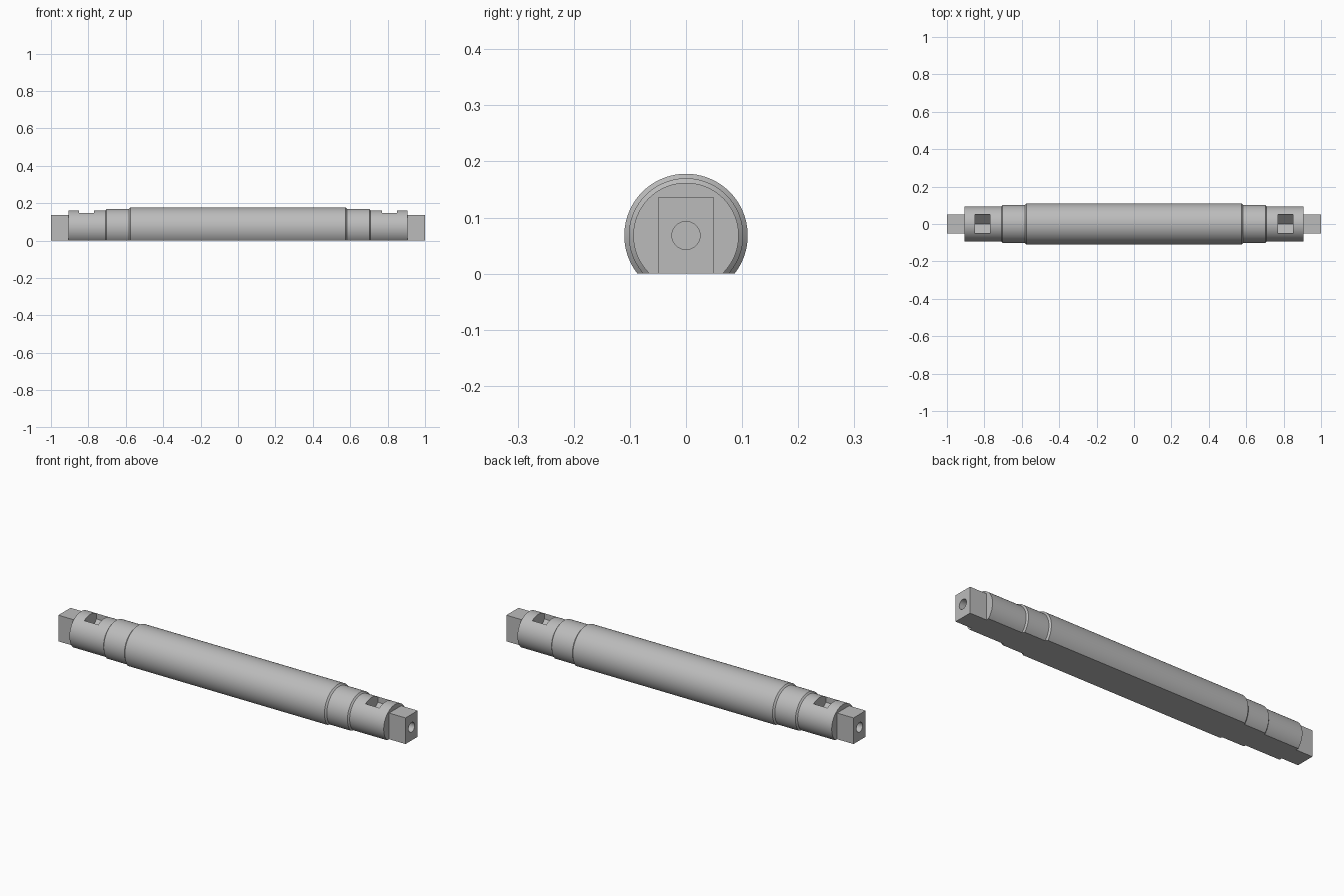
import bpy, bmesh, math
from mathutils import Matrix

cube = bpy.data.objects.get("Cube")
if cube:
    bpy.data.objects.remove(cube, do_unlink=True)

AXIS_Z = 0.068      # height of the shaft axis above the flat underside
SEGMENTS = 72

steel = bpy.data.materials.new("grey_steel")
steel.use_nodes = True
GREY = (0.5, 0.5, 0.5, 1)
steel.diffuse_color = GREY
steel.node_tree.nodes["Principled BSDF"].inputs["Base Color"].default_value = GREY


def make_object(name, bm):
    bmesh.ops.recalc_face_normals(bm, faces=bm.faces)
    mesh = bpy.data.meshes.new(name)
    bm.to_mesh(mesh)
    bm.free()
    mesh.materials.append(steel)
    obj = bpy.data.objects.new(name, mesh)
    bpy.context.collection.objects.link(obj)
    return obj


def loft(name, rings):
    """Skin a list of equal-length rings of points and cap both ends."""
    bm = bmesh.new()
    loops = [[bm.verts.new(p) for p in ring] for ring in rings]
    for a, b in zip(loops, loops[1:]):
        for i in range(len(a)):
            j = (i + 1) % len(a)
            bm.faces.new((a[i], a[j], b[j], b[i]))
    bm.faces.new(loops[0])
    bm.faces.new(loops[-1])
    return make_object(name, bm)


def flat_ring(x, r):
    """Circle around the shaft axis, cut off flat at the ground."""
    start = -math.asin(AXIS_Z / r)
    sweep = math.pi - 2 * start
    angles = [start + sweep * i / SEGMENTS for i in range(SEGMENTS + 1)]
    return [(x, r * math.cos(a), AXIS_Z + r * math.sin(a)) for a in angles]


def cut(obj, cutter):
    """Subtract the cutter, keep the result, remove the cutter."""
    cutter.hide_render = True
    mod = obj.modifiers.new("cut", "BOOLEAN")
    mod.object = cutter
    mod.solver = "EXACT"
    bpy.context.view_layer.objects.active = obj
    bpy.ops.object.modifier_apply(modifier=mod.name)
    bpy.data.objects.remove(cutter, do_unlink=True)


def smooth(obj):
    bpy.ops.object.select_all(action="DESELECT")
    obj.select_set(True)
    bpy.context.view_layer.objects.active = obj
    bpy.ops.object.shade_smooth_by_angle(angle=math.radians(30))


# Stepped shaft with chamfered shoulders
half = [(0.575, 0.11), (0.583, 0.102), (0.702, 0.102), (0.709, 0.094), (0.905, 0.094)]
profile = [(-x, r) for x, r in reversed(half)] + half
shaft = loft("shaft", [flat_ring(x, r) for x, r in profile])

# Square pockets with a V-shaped floor in the upper side of each journal
for side in (-1, 1):
    outline = [(-0.05, 0.2), (-0.05, 0.118), (0, AXIS_Z), (0.05, 0.118), (0.05, 0.2)]
    rings = [[(side * x, y, z) for y, z in outline] for x in (0.77, 0.85)]
    cut(shaft, loft("pocket_cutter", rings))
smooth(shaft)

# Square drive ends, each with a round bore in its face
for side, name in ((-1, "right_square_end"), (1, "left_square_end")):
    corners = [(-0.05, 0), (0.05, 0), (0.05, 0.136), (-0.05, 0.136)]
    end = loft(name, [[(side * x, y, z) for y, z in corners] for x in (0.905, 1)])
    bm = bmesh.new()
    place = Matrix.Translation((side, 0, AXIS_Z)) @ Matrix.Rotation(math.pi / 2, 4, "Y")
    bmesh.ops.create_cone(bm, cap_ends=True, segments=32, radius1=0.025,
                          radius2=0.025, depth=0.16, matrix=place)
    cut(end, make_object("bore_cutter", bm))
    smooth(end)
